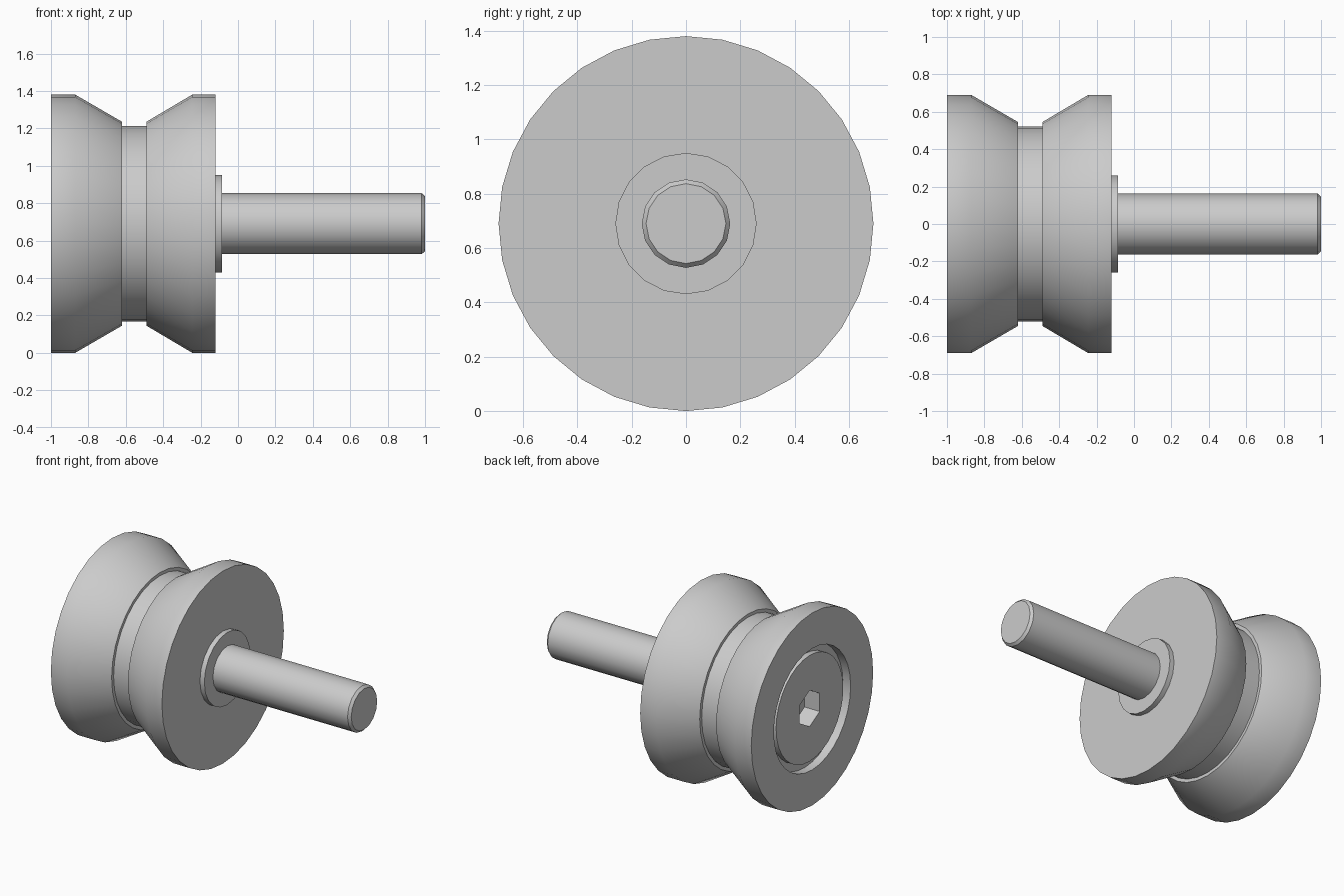
import bpy, bmesh, math
from mathutils import Vector, Matrix

cube = bpy.data.objects.get("Cube")
if cube:
    bpy.data.objects.remove(cube, do_unlink=True)

AXIS_HEIGHT = 0.69

steel = bpy.data.materials.new("light grey steel")
steel.use_nodes = True
grey = (0.6, 0.6, 0.6, 1)
steel.diffuse_color = grey
steel.node_tree.nodes["Principled BSDF"].inputs["Base Color"].default_value = grey


def turned_part(name, profile, sides, closed=False):
    """Turn a profile of (x, radius) points about the long axis."""
    bm = bmesh.new()
    verts = [bm.verts.new((x, 0, r)) for x, r in profile]
    pairs = list(zip(verts, verts[1:]))
    if closed:
        pairs.append((verts[-1], verts[0]))
    edges = [bm.edges.new(p) for p in pairs]
    bmesh.ops.spin(bm, geom=verts + edges, cent=(0, 0, 0), axis=(1, 0, 0),
                   angle=math.tau, steps=sides, use_duplicate=False)
    bmesh.ops.remove_doubles(bm, verts=bm.verts[:], dist=0.0005)
    bmesh.ops.recalc_face_normals(bm, faces=bm.faces[:])
    mesh = bpy.data.meshes.new(name)
    bm.to_mesh(mesh)
    bm.free()
    mesh.transform(Matrix.Translation(Vector((0, 0, AXIS_HEIGHT))))
    mesh.materials.append(steel)
    obj = bpy.data.objects.new(name, mesh)
    bpy.context.collection.objects.link(obj)
    return obj


# Grooved roller, with a shallow recess and a bore on the head side
roller = turned_part("grooved_roller", [
    (-0.94, 0.36), (-0.94, 0.435), (-1.0, 0.435),
    (-1.0, 0.69), (-0.87, 0.69), (-0.62, 0.545), (-0.62, 0.522),
    (-0.49, 0.522), (-0.49, 0.545), (-0.245, 0.69), (-0.12, 0.69),
    (-0.12, 0.15), (-0.7, 0.15), (-0.7, 0.36)], 32, closed=True)

# Bolt head, sunk into the recess
head = turned_part("bolt_head", [
    (-0.98, 0), (-0.98, 0.38), (-0.75, 0.38), (-0.75, 0)], 32)

# Spacer washer and chamfered shaft
washer = turned_part("spacer_washer", [
    (-0.13, 0), (-0.13, 0.26), (-0.085, 0.26), (-0.085, 0)], 20)
shaft = turned_part("bolt_shaft", [
    (-0.72, 0), (-0.72, 0.163), (0.982, 0.163), (1.0, 0.147), (1.0, 0)], 16)

# Hexagonal socket cut into the head
cutter = turned_part("socket_cutter", [
    (-1.1, 0), (-1.1, 0.13), (-0.86, 0.13), (-0.86, 0)], 6)
cutter.hide_render = True
cutter.hide_set(True)
cutter.display_type = 'WIRE'
socket = head.modifiers.new("socket", 'BOOLEAN')
socket.operation = 'DIFFERENCE'
socket.solver = 'EXACT'
socket.object = cutter
bpy.context.view_layer.update()
cut_mesh = bpy.data.meshes.new_from_object(
    head.evaluated_get(bpy.context.evaluated_depsgraph_get()))
head.modifiers.clear()
head.data = cut_mesh
bpy.data.objects.remove(cutter, do_unlink=True)

# Smooth shading that keeps the machined edges crisp
bpy.ops.object.select_all(action='DESELECT')
for obj in (roller, head, washer, shaft):
    obj.select_set(True)
bpy.context.view_layer.objects.active = roller
bpy.ops.object.shade_smooth_by_angle(angle=math.radians(35))
